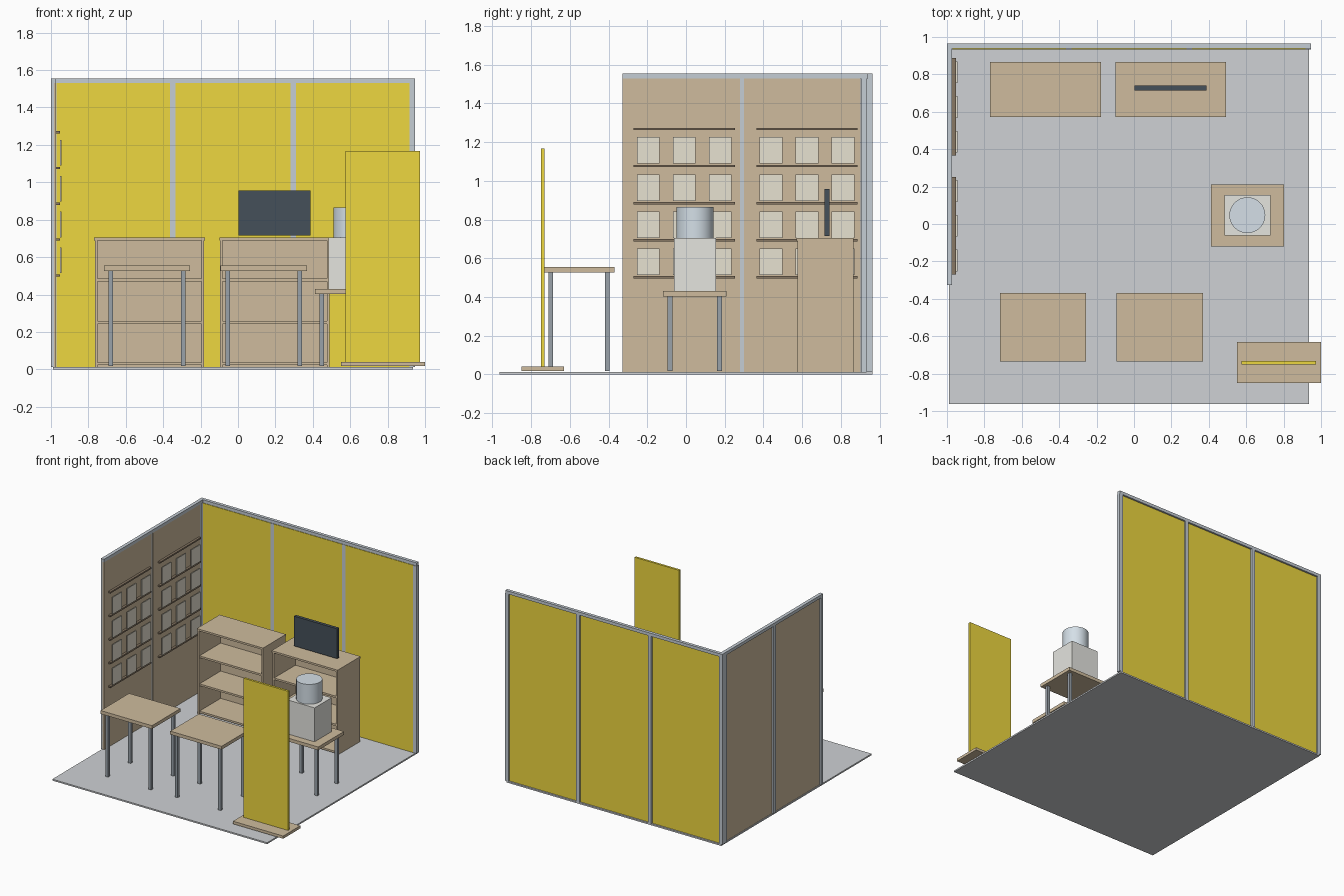
import bpy, bmesh
from mathutils import Vector

if "Cube" in bpy.data.objects:
    bpy.data.objects.remove(bpy.data.objects["Cube"])


def material(name, rgb):
    m = bpy.data.materials.new(name)
    m.diffuse_color = (*rgb, 1)
    m.use_nodes = True
    m.node_tree.nodes["Principled BSDF"].inputs["Base Color"].default_value = m.diffuse_color
    return m


YELLOW = material("yellow_panel", (0.85, 0.68, 0.05))
WOOD = material("wood", (0.62, 0.50, 0.34))
DARK_WOOD = material("dark_wood", (0.25, 0.19, 0.13))
METAL = material("metal", (0.56, 0.61, 0.66))
LEG = material("leg_metal", (0.32, 0.36, 0.40))
FLOOR = material("floor_grey", (0.62, 0.64, 0.66))
SCREEN = material("screen_dark", (0.06, 0.08, 0.10))
PAPER = material("paper", (0.80, 0.76, 0.64))
CASE = material("machine_case", (0.78, 0.78, 0.74))
TANK = material("tank_glass", (0.66, 0.74, 0.80))


def finish(name, bm, mat):
    me = bpy.data.meshes.new(name)
    bm.to_mesh(me)
    bm.free()
    me.materials.append(mat)
    ob = bpy.data.objects.new(name, me)
    bpy.context.collection.objects.link(ob)
    return ob


def boxes(name, mat, *spans):
    """One object from boxes given as (x0, x1, y0, y1, z0, z1)."""
    bm = bmesh.new()
    for s in spans:
        lo, hi = Vector(s[0::2]), Vector(s[1::2])
        vs = bmesh.ops.create_cube(bm, size=1)["verts"]
        bmesh.ops.scale(bm, vec=hi - lo, verts=vs)
        bmesh.ops.translate(bm, vec=(lo + hi) / 2, verts=vs)
    return finish(name, bm, mat)


def table(name, x0, x1, y0, y1, top, thick=0.027):
    inset, w = 0.025, 0.024
    boxes(name + "_top", WOOD, (x0, x1, y0, y1, top - thick, top))
    boxes(name + "_legs", LEG, *[
        (x, x + w, y, y + w, 0.017, top - thick)
        for x in (x0 + inset, x1 - inset - w)
        for y in (y0 + inset, y1 - inset - w)])


def open_cabinet(name, x0, x1, y0=0.577, y1=0.865, top=0.705):
    t = 0.013
    boxes(name + "_sides", WOOD,
          (x0, x0 + t, y0, y1, 0.013, top - 0.015),
          (x1 - t, x1, y0, y1, 0.013, top - 0.015))
    boxes(name + "_back", WOOD, (x0 + t, x1 - t, y1 - t, y1, 0.013, top - 0.015))
    boxes(name + "_top", WOOD, (x0 - 0.005, x1 + 0.005, y0 - 0.005, y1, top - 0.015, top))
    boxes(name + "_shelves", WOOD, *[
        (x0 + t, x1 - t, y0 + 0.004, y1 - t, z, z + 0.015) for z in (0.022, 0.243, 0.47)])


# Floor
boxes("floor", FLOOR, (-0.99, 0.935, -0.963, 0.963, 0, 0.012))

# Back wall: posts, rail, yellow panels
TOP = 1.555
back_x = (-1.0, -0.363, 0.28, 0.917)
boxes("back_posts", METAL, *[(x, x + 0.03, 0.934, 0.964, 0.012, 1.53) for x in back_x])
boxes("back_top_rail", METAL, (-1.0, 0.945, 0.938, 0.964, 1.53, TOP))
boxes("back_panels", YELLOW, *[
    (a + 0.03, b, 0.934, 0.95, 0.012, 1.53) for a, b in zip(back_x, back_x[1:])])

# Left wall: posts, rail, wooden panels
boxes("left_posts", METAL, (-1.0, -0.975, -0.327, -0.302, 0.012, 1.53),
      (-1.0, -0.975, 0.277, 0.307, 0.012, 1.53),
      (-1.0, -0.975, 0.905, 0.934, 0.012, 1.53))
boxes("left_top_rail", METAL, (-1.0, -0.972, -0.327, 0.938, 1.53, TOP))
boxes("left_panels", WOOD, (-0.985, -0.972, -0.327, 0.28, 0.012, 1.53),
      (-0.985, -0.972, 0.30, 0.903, 0.012, 1.53))

# Display shelves with cards on the left wall
for side, y in (("front", -0.27), ("rear", 0.365)):
    zs = [0.496 + 0.1915 * i for i in range(5)]
    boxes(side + "_display_shelves", DARK_WOOD, *[
        (-0.972, -0.953, y, y + 0.522, z, z + 0.012) for z in zs])
    boxes(side + "_display_cards", PAPER, *[
        (-0.951, -0.945, y + 0.016 + 0.186 * k, y + 0.133 + 0.186 * k, z + 0.018, z + 0.155)
        for z in zs[:4] for k in range(3)])

# Cabinets and screen
open_cabinet("left_cabinet", -0.765, -0.181)
open_cabinet("right_cabinet", -0.095, 0.488)
boxes("screen", SCREEN, (0.002, 0.388, 0.715, 0.741, 0.715, 0.957))

# Tables
table("left_table", -0.717, -0.257, -0.735, -0.37, 0.554)
table("right_table", -0.093, 0.368, -0.735, -0.37, 0.554)
table("machine_table", 0.412, 0.803, -0.12, 0.21, 0.43)

# Machine with round tank
boxes("machine_case", CASE, (0.485, 0.73, -0.062, 0.155, 0.43, 0.705))
bm = bmesh.new()
bmesh.ops.create_cone(bm, cap_ends=True, segments=32, radius1=0.096, radius2=0.096, depth=0.16)
bmesh.ops.translate(bm, vec=(0.606, 0.047, 0.785), verts=bm.verts)
tank = finish("machine_tank", bm, TANK)
bpy.context.view_layer.objects.active = tank
tank.select_set(True)
bpy.ops.object.shade_smooth_by_angle()

# Free-standing sign board
boxes("sign_base", WOOD, (0.55, 1.0, -0.85, -0.63, 0.018, 0.04))
boxes("sign_board", YELLOW, (0.575, 0.973, -0.75, -0.732, 0.04, 1.167))
